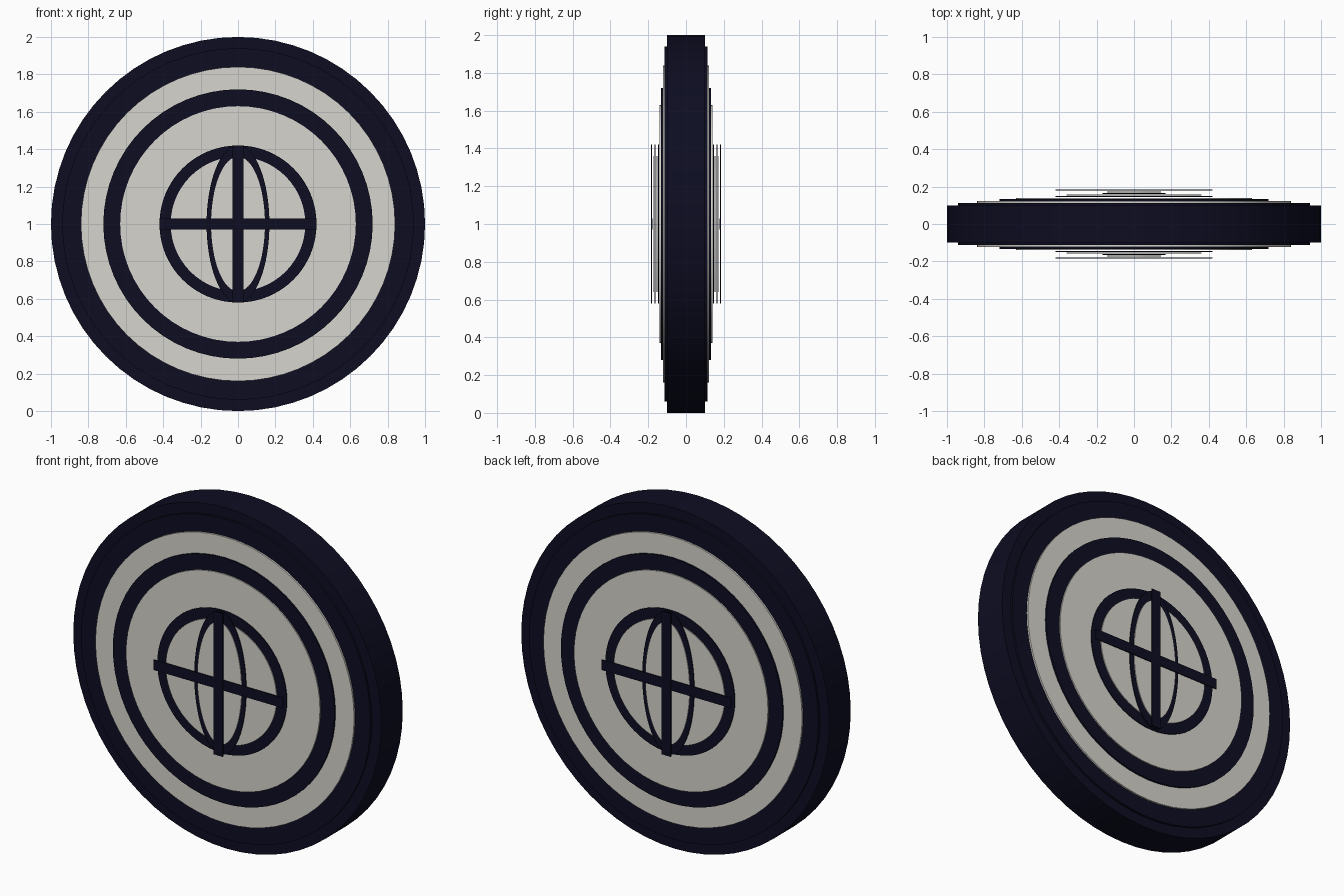
import bpy, math
from mathutils import Matrix

if "Cube" in bpy.data.objects:
    bpy.data.objects.remove(bpy.data.objects["Cube"])


def material(name, rgb):
    m = bpy.data.materials.new(name)
    m.diffuse_color = (*rgb, 1)
    m.use_nodes = True
    m.node_tree.nodes["Principled BSDF"].inputs["Base Color"].default_value = m.diffuse_color
    return m


navy = material("dark navy", (0.004, 0.004, 0.016))
cream = material("warm off white", (0.68, 0.66, 0.61))


def finish(ob, name, mat):
    ob.name = name
    ob.data.materials.append(mat)


def disc(name, radius, y0, y1, mat, squash=1.0, sides=64):
    """Round plate facing along y, spanning y0 to y1."""
    bpy.ops.mesh.primitive_cylinder_add(vertices=sides, radius=radius, depth=abs(y1 - y0))
    ob = bpy.context.object
    ob.data.transform(Matrix.Diagonal((squash, 1, 1, 1)) @ Matrix.Rotation(math.pi / 2, 4, 'X'))
    ob.location = (0, (y0 + y1) / 2, 1)
    finish(ob, name, mat)
    bpy.ops.object.shade_smooth_by_angle(angle=math.radians(30))


def bar(name, width, height, y, mat):
    bpy.ops.mesh.primitive_cube_add(size=1, location=(0, y, 1))
    ob = bpy.context.object
    ob.data.transform(Matrix.Diagonal((width, 0.006, height, 1)))
    finish(ob, name, mat)


# Thick round body
disc("body", 1.0, -0.1, 0.1, navy)

# Stepped plates, the same on both faces: name, radius, inner y, outer y, colour, squash
plates = [
    ("rim_plate", 0.94, 0.095, 0.113, navy, 1),
    ("outer_band", 0.84, 0.112, 0.123, cream, 1),
    ("ring_plate", 0.72, 0.122, 0.133, navy, 1),
    ("inner_field", 0.63, 0.132, 0.140, cream, 1),
    ("globe_outline", 0.42, 0.144, 0.149, navy, 1),
    ("globe_field", 0.36, 0.152, 0.157, cream, 1),
    ("meridian_outline", 0.42, 0.161, 0.166, navy, 0.4),
    ("meridian_field", 0.36, 0.169, 0.173, cream, 0.4),
]
for side, s in (("front", -1), ("back", 1)):
    for name, r, y0, y1, mat, squash in plates:
        disc(f"{side}_{name}", r, s * y0, s * y1, mat, squash)
    # Crossed bars over the globe
    bar(f"{side}_equator_bar", 0.84, 0.06, s * 0.181, navy)
    bar(f"{side}_axis_bar", 0.06, 0.84, s * 0.182, navy)
